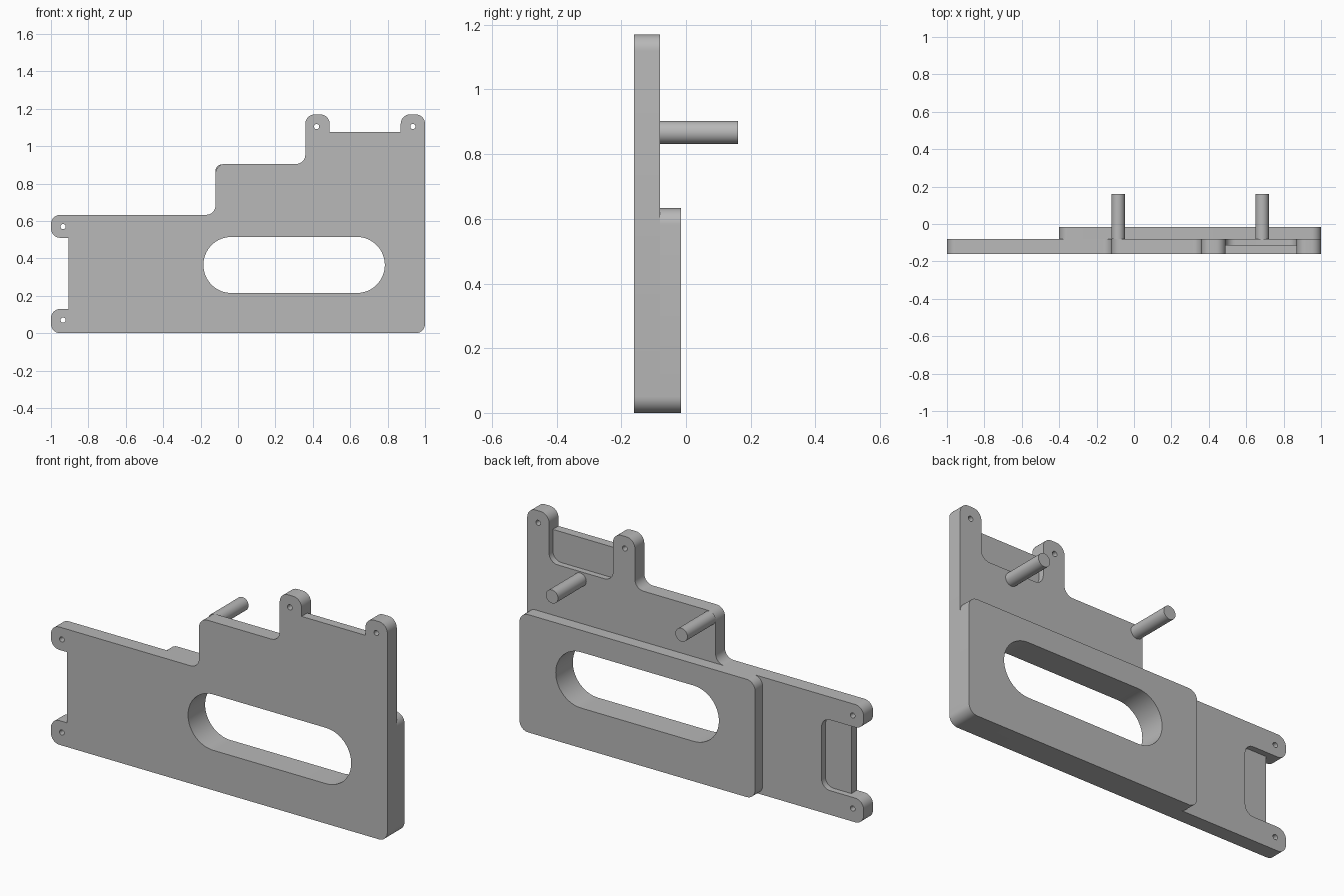
import bpy
import bmesh
import math
from mathutils import Matrix, Vector

cube = bpy.data.objects.get("Cube")
if cube:
    bpy.data.objects.remove(cube, do_unlink=True)

grey = bpy.data.materials.new("plain grey")
grey.use_nodes = True
colour = (0.48, 0.48, 0.48, 1)
grey.diffuse_color = colour
grey.node_tree.nodes["Principled BSDF"].inputs["Base Color"].default_value = colour

R = 0.05                                   # common corner radius
FRONT, BACK, BLOCK_BACK, POST_END = -0.16, -0.08, -0.015, 0.16
PANEL_BACK = -0.112


def rounded(corners, steps=8):
    """Outline through (x, z, radius) corners, each replaced by an arc."""
    out = []
    for i, (x, z, r) in enumerate(corners):
        p = Vector((x, z))
        if r == 0:
            out.append(p)
            continue
        a = (Vector(corners[i - 1][:2]) - p).normalized()
        b = (Vector(corners[(i + 1) % len(corners)][:2]) - p).normalized()
        centre = p + (a + b) * r
        for k in range(steps + 1):
            t = math.pi / 2 * k / steps
            out.append(centre - b * r * math.cos(t) - a * r * math.sin(t))
    return out


def circle(x, z, r, n=24):
    return [Vector((x + r * math.cos(math.tau * k / n),
                    z + r * math.sin(math.tau * k / n))) for k in range(n)]


def prism(name, loops, y0, y1):
    """Extrude an outline (first loop) with holes (other loops) along y."""
    curve = bpy.data.curves.new(name, "CURVE")
    curve.dimensions = "2D"
    curve.fill_mode = "BOTH"
    curve.extrude = (y1 - y0) / 2
    for loop in loops:
        spline = curve.splines.new("POLY")
        spline.points.add(len(loop) - 1)
        for point, p in zip(spline.points, loop):
            point.co = (p.x, p.y, 0, 1)
        spline.use_cyclic_u = True
    helper = bpy.data.objects.new(name + " outline", curve)
    bpy.context.collection.objects.link(helper)
    graph = bpy.context.evaluated_depsgraph_get()
    mesh = bpy.data.meshes.new_from_object(helper.evaluated_get(graph))
    bpy.data.objects.remove(helper, do_unlink=True)
    mesh.transform(Matrix.Translation((0, (y0 + y1) / 2, 0))
                   @ Matrix.Rotation(math.pi / 2, 4, "X"))
    bm = bmesh.new()
    bm.from_mesh(mesh)
    bmesh.ops.remove_doubles(bm, verts=bm.verts, dist=0.0001)
    bmesh.ops.recalc_face_normals(bm, faces=bm.faces)
    bm.to_mesh(mesh)
    bm.free()
    mesh.materials.clear()
    mesh.materials.append(grey)
    obj = bpy.data.objects.new(name, mesh)
    bpy.context.collection.objects.link(obj)
    bpy.ops.object.select_all(action="DESELECT")
    obj.select_set(True)
    bpy.context.view_layer.objects.active = obj
    bpy.ops.object.shade_smooth_by_angle(angle=math.radians(30))
    return obj


# Handle slot shared by the plate and the block
slot = rounded([(-0.185, 0.215, 0.15), (0.785, 0.215, 0.15),
                (0.785, 0.515, 0.15), (-0.185, 0.515, 0.15)], 16)

# Stepped plate with four mounting ears and two notches between them
outline = rounded([
    (-1, 0, R), (1, 0, R), (1, 1.17, R), (0.87, 1.17, R),
    (0.87, 0.91, R), (0.49, 0.91, R),
    (0.49, 1.17, R), (0.36, 1.17, R), (0.36, 0.905, R),
    (-0.12, 0.905, R), (-0.12, 0.633, R), (-1, 0.633, R),
    (-1, 0.51, R), (-0.75, 0.51, R), (-0.75, 0.13, R), (-1, 0.13, R)])
ears = [(-0.935, 0.07), (-0.935, 0.57), (0.42, 1.105), (0.935, 1.105)]
holes = [circle(x, z, 0.014, 16) for x, z in ears]
prism("stepped_plate", [outline, slot] + holes, FRONT, BACK)

# Thin panels closing the front of the notches
prism("top_thin_panel", [rounded([
    (0.49, 0.91, R), (0.87, 0.91, R), (0.87, 1.075, 0), (0.49, 1.075, 0)])],
    FRONT, PANEL_BACK)
prism("side_thin_panel", [rounded([
    (-0.905, 0.13, 0), (-0.75, 0.13, R), (-0.75, 0.51, R), (-0.905, 0.51, 0)])],
    FRONT, PANEL_BACK)

# Raised block around the slot on the back
prism("back_block", [rounded([
    (-0.4, 0, R), (1, 0, R), (1, 0.633, R), (-0.4, 0.633, R)]), slot],
    BACK, BLOCK_BACK)

# Round posts on the back
for name, x in (("right_post", -0.085), ("left_post", 0.685)):
    prism(name, [circle(x, 0.867, 0.036, 32)], BACK, POST_END)
